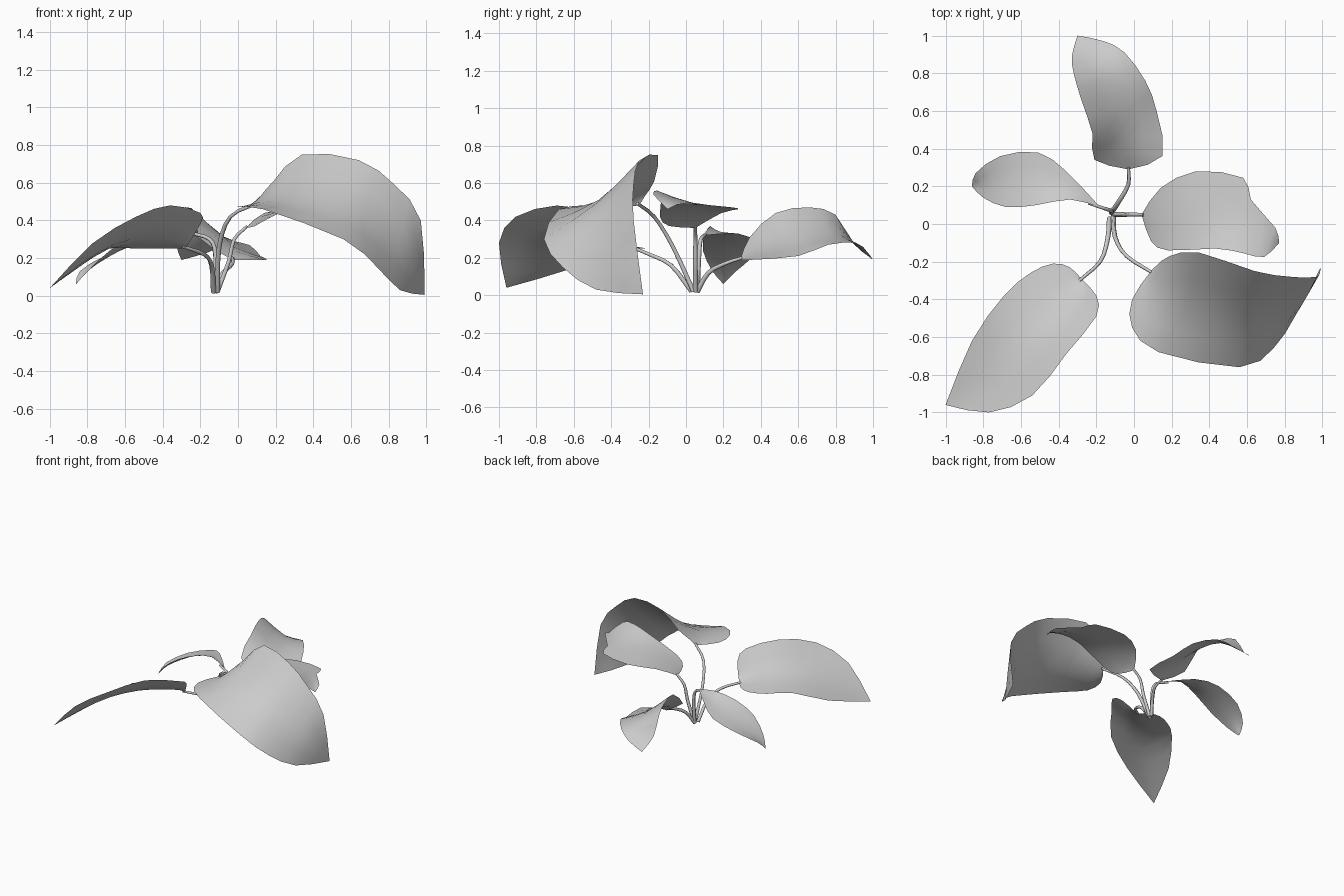
import bpy, bmesh
from mathutils import Vector


def spline(points, steps):
    """Catmull-Rom curve through the points, 'steps' samples per span."""
    p = [Vector(q) for q in points]
    p = [2 * p[0] - p[1]] + p + [2 * p[-1] - p[-2]]
    out = []
    for i in range(1, len(p) - 2):
        a, b, c, d = p[i - 1:i + 3]
        for k in range(steps):
            t = k / steps
            out.append(0.5 * (2 * b + (c - a) * t + (2 * a - 5 * b + 4 * c - d) * t ** 2
                              + (3 * b - a - 3 * c + d) * t ** 3))
    out.append(p[-2])
    return out


def leaf(name, base, tip, left, mid, right):
    """Blade lofted across two edges and a creased midrib."""
    edges = [spline([base] + e + [tip], 2) for e in (left, mid, right)]
    rows = [spline(r, 2) for r in zip(*edges)]
    bm = bmesh.new()
    grid = [[bm.verts.new(co) for co in row] for row in rows]
    for a, b in zip(grid, grid[1:]):
        for i in range(4):
            bm.faces.new((a[i], a[i + 1], b[i + 1], b[i]))
    bmesh.ops.remove_doubles(bm, verts=bm.verts, dist=0.0005)
    bmesh.ops.recalc_face_normals(bm, faces=bm.faces)
    if sum(f.normal.z * f.calc_area() for f in bm.faces) < 0:
        bmesh.ops.reverse_faces(bm, faces=bm.faces)
    for f in bm.faces:
        f.smooth = True
    me = bpy.data.meshes.new(name)
    bm.to_mesh(me)
    bm.free()
    bpy.context.collection.objects.link(bpy.data.objects.new(name, me))


def stem(name, points, r0=0.014, r1=0.009):
    """Tapered round stalk along a path."""
    path = spline(points, 3)
    cu = bpy.data.curves.new(name, 'CURVE')
    cu.dimensions = '3D'
    cu.bevel_depth = 1.0
    cu.bevel_resolution = 1
    cu.use_fill_caps = True
    s = cu.splines.new('POLY')
    s.points.add(len(path) - 1)
    for i, (pt, co) in enumerate(zip(s.points, path)):
        pt.co = (*co, 1)
        pt.radius = r0 + (r1 - r0) * i / (len(path) - 1)
    s.use_smooth = True
    bpy.context.collection.objects.link(bpy.data.objects.new(name, cu))


# Large front right leaf
leaf("leaf_front_right", (.09, -.25, .48), (.99, -.23, .005),
     [(.12, -.22, .53), (.19, -.17, .61), (.34, -.15, .75), (.64, -.25, .72), (.83, -.28, .59), (.97, -.28, .40)],
     [(.06, -.32, .48), (.12, -.41, .50), (.27, -.45, .51), (.56, -.48, .49), (.76, -.46, .36), (.92, -.38, .19)],
     [(-.01, -.40, .47), (-.01, -.55, .47), (.13, -.68, .46), (.56, -.76, .30), (.74, -.66, .15), (.86, -.48, .03)])

# Right leaf
leaf("leaf_right", (.04, .05, .36), (.77, -.10, .46),
     [(.14, .19, .44), (.33, .28, .46), (.58, .245, .47), (.62, .13, .48), (.75, -.02, .49)],
     [(.10, .04, .40), (.28, .07, .47), (.50, .05, .49), (.62, -.01, .50), (.73, -.07, .49)],
     [(.09, -.09, .37), (.18, -.14, .42), (.43, -.13, .53), (.58, -.155, .56), (.69, -.175, .54)])

# Back leaf
leaf("leaf_back", (-.03, .29, .19), (-.30, 1.0, .19),
     [(-.21, .34, .31), (-.22, .48, .44), (-.28, .66, .47), (-.32, .80, .43), (-.33, .89, .28)],
     [(-.03, .38, .24), (-.05, .53, .29), (-.09, .69, .32), (-.15, .83, .32), (-.23, .92, .26)],
     [(.15, .36, .19), (.12, .60, .21), (.06, .76, .27), (-.05, .91, .28), (-.16, .97, .23)])

# Left leaf
leaf("leaf_left", (-.18, .09, .32), (-.86, .20, .06),
     [(-.34, .13, .37), (-.52, .10, .33), (-.68, .09, .24), (-.80, .14, .13)],
     [(-.34, .18, .34), (-.52, .23, .29), (-.68, .23, .21), (-.80, .22, .13)],
     [(-.36, .28, .33), (-.51, .38, .28), (-.71, .36, .21), (-.84, .27, .13)])

# Front left leaf
leaf("leaf_front_left", (-.28, -.29, .25), (-1.0, -.96, .04),
     [(-.34, -.23, .25), (-.43, -.21, .25), (-.55, -.26, .25), (-.69, -.38, .25), (-.86, -.62, .14)],
     [(-.29, -.33, .28), (-.37, -.42, .30), (-.50, -.56, .31), (-.66, -.71, .27), (-.83, -.84, .17)],
     [(-.20, -.38, .38), (-.20, -.49, .44), (-.36, -.69, .48), (-.54, -.91, .42), (-.77, -1.0, .28)])

# Stalks rising from a common root
stems = {
    "stem_front_right": [(-.11, .04, .02), (-.10, -.07, .26), (-.04, -.17, .42), (.10, -.26, .49)],
    "stem_right": [(-.11, .05, .02), (-.05, .05, .18), (-.02, .05, .30), (.05, .05, .37)],
    "stem_back": [(-.12, .06, .02), (-.08, .12, .12), (-.03, .21, .17), (-.03, .30, .20)],
    "stem_left": [(-.12, .06, .02), (-.12, .07, .22), (-.15, .08, .30), (-.24, .11, .33)],
    "stem_front_left": [(-.13, .03, .02), (-.14, -.08, .16), (-.18, -.20, .22), (-.29, -.30, .26)],
}
for name, path in stems.items():
    stem(name, path)
